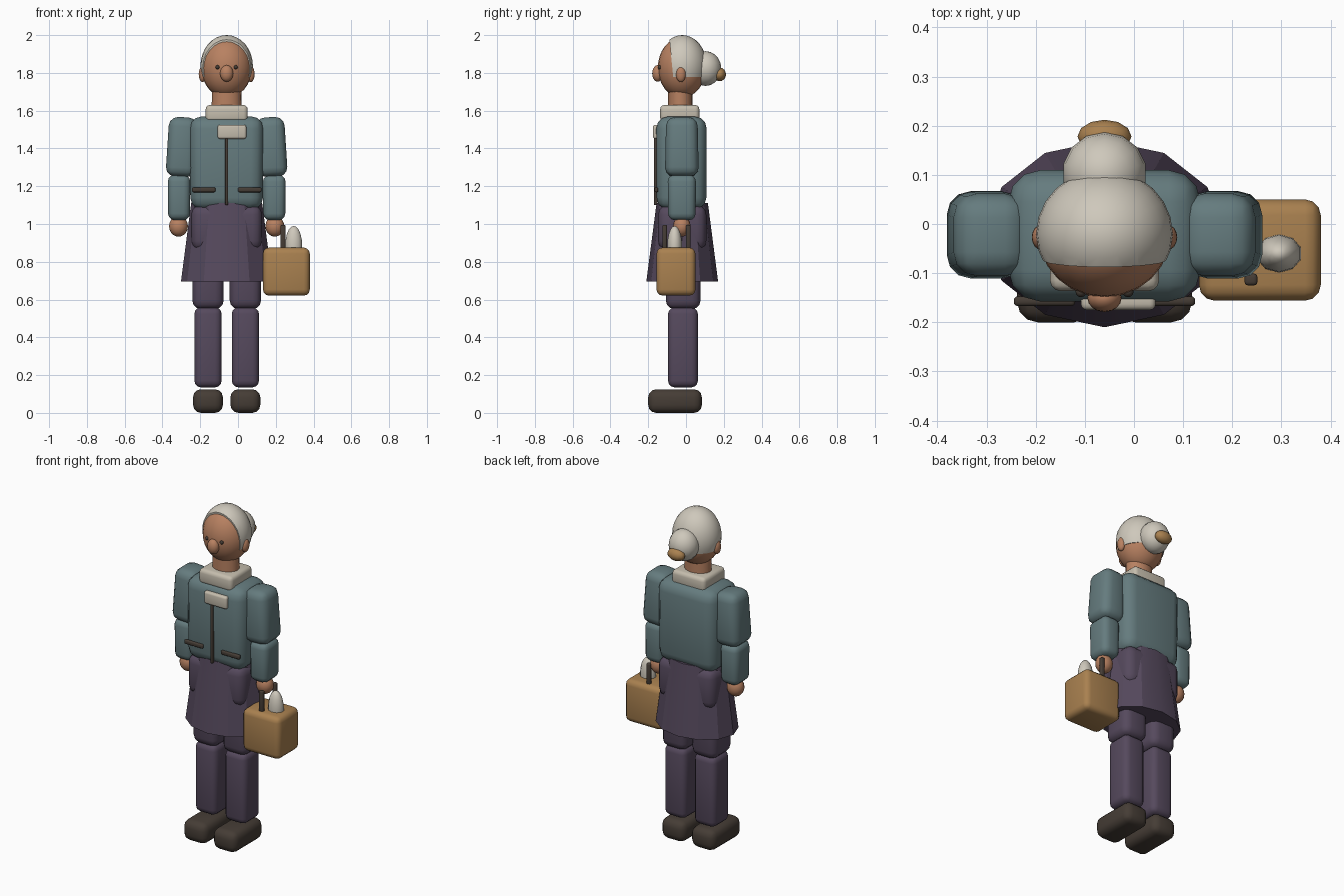
import bpy, bmesh, math
from mathutils import Vector, Matrix

cube = bpy.data.objects.get("Cube")
if cube:
    bpy.data.objects.remove(cube, do_unlink=True)

CX = -0.06   # the figure's own centre line
BY = -0.022  # depth centre of limbs and head


def material(name, rgb):
    m = bpy.data.materials.new(name)
    m.use_nodes = True
    m.diffuse_color = (*rgb, 1)
    m.node_tree.nodes["Principled BSDF"].inputs["Base Color"].default_value = (*rgb, 1)
    return m


SKIN = material("skin", (0.48, 0.22, 0.12))
HAIR = material("grey_hair", (0.62, 0.58, 0.50))
CREAM = material("cream_cloth", (0.56, 0.51, 0.42))
TEAL = material("teal_jacket", (0.13, 0.20, 0.21))
PURPLE = material("purple_cloth", (0.092, 0.067, 0.11))
TAN = material("tan_leather", (0.40, 0.22, 0.08))
BROWN = material("dark_brown", (0.06, 0.046, 0.036))


def finish(name, bm, mat, angle=40):
    bmesh.ops.recalc_face_normals(bm, faces=bm.faces)
    mesh = bpy.data.meshes.new(name)
    bm.to_mesh(mesh)
    bm.free()
    mesh.materials.append(mat)
    obj = bpy.data.objects.new(name, mesh)
    bpy.context.collection.objects.link(obj)
    bpy.ops.object.select_all(action="DESELECT")
    obj.select_set(True)
    bpy.context.view_layer.objects.active = obj
    bpy.ops.object.shade_smooth_by_angle(angle=math.radians(angle))
    return obj


def box(name, center, size, bevel, mat, taper=1.0, tilt=0.0, segments=3):
    """Rounded box; taper scales the lower end, tilt leans it about y."""
    bm = bmesh.new()
    bmesh.ops.create_cube(bm, size=1)
    for v in bm.verts:
        k = taper if v.co.z < 0 else 1
        v.co = Vector((v.co.x * size[0] * k, v.co.y * size[1] * k, v.co.z * size[2]))
    bmesh.ops.bevel(bm, geom=bm.edges[:], offset=bevel, segments=segments,
                    profile=0.5, affect="EDGES", clamp_overlap=True)
    move = Matrix.Translation(center) @ Matrix.Rotation(tilt, 4, "Y")
    bmesh.ops.transform(bm, matrix=move, verts=bm.verts)
    return finish(name, bm, mat)


def ball_mesh(center, radii, sides, rings):
    bm = bmesh.new()
    bmesh.ops.create_uvsphere(bm, u_segments=sides, v_segments=rings, radius=1)
    move = Matrix.Translation(center) @ Matrix.Diagonal((*radii, 1))
    bmesh.ops.transform(bm, matrix=move, verts=bm.verts)
    return bm


def ball(name, center, radii, mat, sides=16, rings=10):
    return finish(name, ball_mesh(center, radii, sides, rings), mat, 60)


def loft(name, rings, sides, mat, angle=25):
    """Rings are (z, centre y, x radius, y radius); a vertex faces the front."""
    bm = bmesh.new()
    loops = []
    for z, cy, rx, ry in rings:
        turn = [math.tau * i / sides for i in range(sides)]
        loops.append([bm.verts.new((CX + rx * math.sin(a), cy - ry * math.cos(a), z))
                      for a in turn])
    for low, high in zip(loops, loops[1:]):
        for i in range(sides):
            j = (i + 1) % sides
            bm.faces.new((low[i], low[j], high[j], high[i]))
    bm.faces.new(loops[0][::-1])
    bm.faces.new(loops[-1])
    return finish(name, bm, mat, angle)


# Head and face
ball("head", (CX, BY, 1.828), (0.134, 0.127, 0.160), SKIN, 24, 16)
ball("nose", (CX, -0.15, 1.797), (0.035, 0.029, 0.044), SKIN)
for side, s in (("right", -1), ("left", 1)):
    ball(side + "_ear", (CX + s * 0.128, -0.027, 1.793), (0.02, 0.026, 0.042), SKIN)
    ball(side + "_eye", (CX + s * 0.048, -0.138, 1.83), (0.011, 0.011, 0.011), BROWN, 12, 8)

# Hair cap, trimmed at the nape and along a leaning hairline
bm = ball_mesh((CX, BY + 0.002, 1.836), (0.139, 0.131, 0.164), 24, 16)
for point, normal in (((0, 0, 1.777), (0, 0, -1)), ((0, -0.073, 1.83), (0, -1, -0.10))):
    cut = bmesh.ops.bisect_plane(bm, geom=bm.verts[:] + bm.edges[:] + bm.faces[:],
                                 plane_co=point, plane_no=normal, clear_outer=True)
    rim = [e for e in cut["geom_cut"] if isinstance(e, bmesh.types.BMEdge)]
    bmesh.ops.holes_fill(bm, edges=rim, sides=0)
finish("hair_cap", bm, HAIR, 50)
ball("hair_bun", (CX, 0.103, 1.823), (0.086, 0.084, 0.092), HAIR, 14, 10)
ball("bun_clasp", (CX, 0.178, 1.792), (0.055, 0.034, 0.036), TAN, 12, 8)

# Neck, collar and jacket
loft("neck", [(1.58, -0.03, 0.08, 0.064), (1.71, -0.03, 0.078, 0.064)], 20, SKIN, 40)
box("collar", (CX, -0.033, 1.585), (0.222, 0.207, 0.09), 0.022, CREAM)
box("jacket_body", (CX, -0.024, 1.322), (0.392, 0.268, 0.495), 0.065, TEAL, taper=0.98)
box("collar_flap", (-0.032, -0.157, 1.488), (0.152, 0.036, 0.074), 0.012, CREAM)
box("jacket_zip", (CX, -0.160, 1.28), (0.016, 0.02, 0.36), 0.005, BROWN)
for side, s in (("right", -1), ("left", 1)):
    box(side + "_pocket", (CX + s * 0.122, -0.157, 1.181), (0.125, 0.02, 0.026), 0.008, BROWN)

# Skirt over a rounded hip block
box("hips", (CX, -0.02, 0.98), (0.375, 0.255, 0.24), 0.05, PURPLE)
loft("skirt", [(0.695, -0.02, 0.242, 0.19), (1.11, -0.02, 0.188, 0.136)], 12, PURPLE)

# Limbs on both sides
for side, s in (("right", -1), ("left", 1)):
    arm = CX + s * 0.245
    leg = CX + s * 0.099
    lean = -s * 0.045
    box(side + "_upper_arm", (CX + s * 0.236, BY, 1.408), (0.15, 0.166, 0.315), 0.048,
        TEAL, taper=1.08, tilt=lean)
    box(side + "_forearm", (CX + s * 0.252, BY, 1.14), (0.12, 0.15, 0.24), 0.036, TEAL,
        taper=0.97)
    ball(side + "_hand", (CX + s * 0.255, BY, 0.988), (0.05, 0.046, 0.055), SKIN)
    box(side + "_thigh", (leg, -0.015, 0.735), (0.166, 0.184, 0.37), 0.045, PURPLE)
    box(side + "_shin", (leg, -0.016, 0.347), (0.144, 0.158, 0.424), 0.035, PURPLE)
    box(side + "_shoe", (leg, -0.058, 0.0625), (0.158, 0.284, 0.125), 0.042, BROWN)

# Carried bag with two handle posts and a rounded parcel inside
box("bag", (0.256, -0.053, 0.748), (0.248, 0.206, 0.254), 0.032, TAN)
for end, y in (("front", -0.113), ("back", 0.012)):
    box(end + "_handle_post", (0.238, y, 0.925), (0.026, 0.024, 0.14), 0.007, BROWN)
ball("bag_parcel", (0.295, -0.06, 0.885), (0.047, 0.039, 0.105), HAIR, 10, 10)
